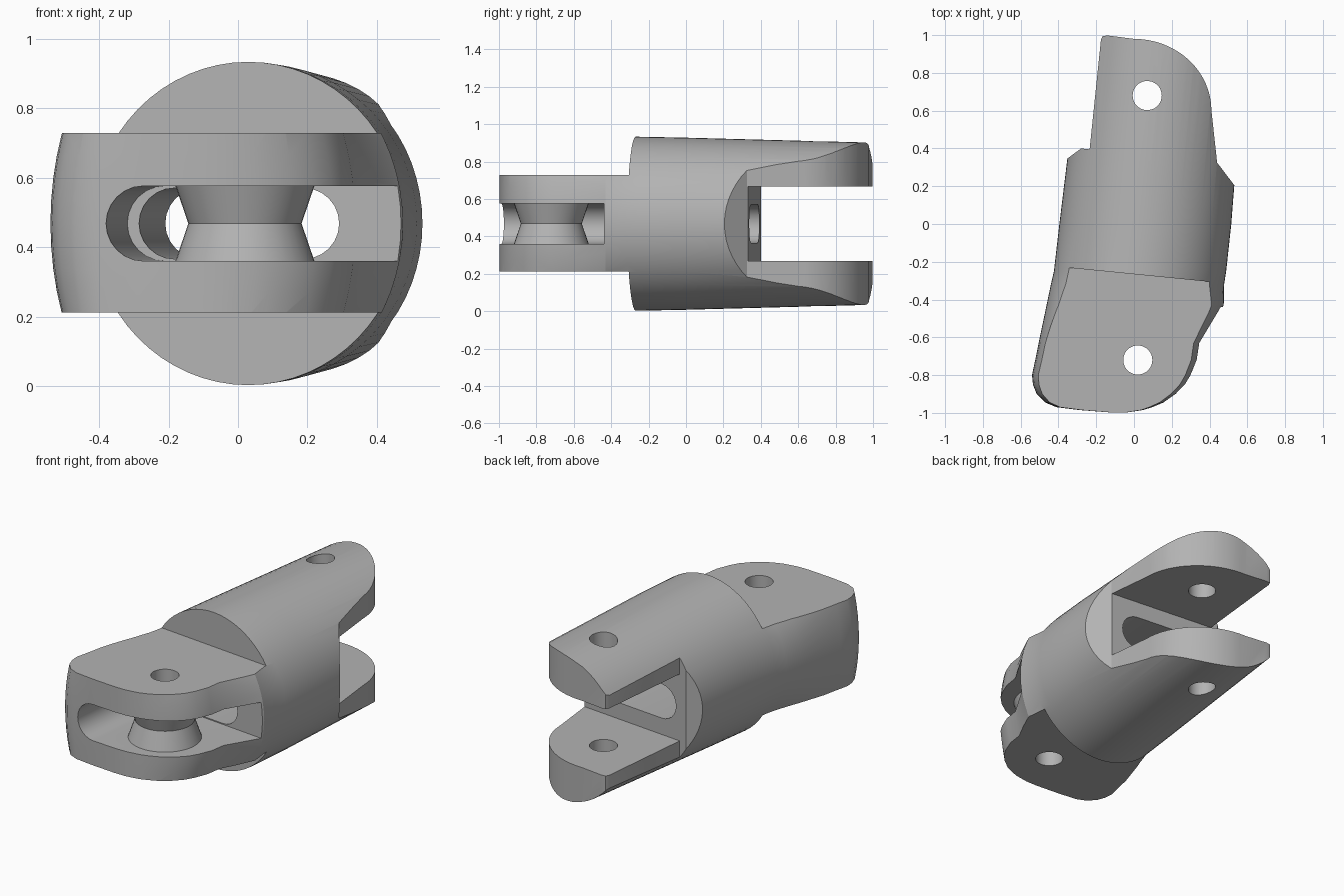
import bpy, bmesh
from math import cos, sin, pi, radians
from mathutils import Matrix

if "Cube" in bpy.data.objects:
    bpy.data.objects.remove(bpy.data.objects["Cube"])

MID = 0.468                      # height of the finger axis
TILT = Matrix.Translation((0.065, 0, 0)) @ Matrix.Rotation(radians(-5.7), 4, 'Z')
FLAT = Matrix.Identity(4)

grey = bpy.data.materials.new("plain grey")
grey.use_nodes = True
COLOUR = (0.45, 0.45, 0.45, 1)
grey.diffuse_color = COLOUR
grey.node_tree.nodes["Principled BSDF"].inputs["Base Color"].default_value = COLOUR


def loft(name, rings, matrix=FLAT):
    """Skin a solid through equal-length rings of points."""
    bm = bmesh.new()
    loops = [[bm.verts.new(p) for p in ring] for ring in rings]
    n = len(loops[0])
    for a, b in zip(loops, loops[1:]):
        for i in range(n):
            j = (i + 1) % n
            bm.faces.new((a[i], a[j], b[j], b[i]))
    bm.faces.new(loops[0])
    bm.faces.new(loops[-1])
    bmesh.ops.recalc_face_normals(bm, faces=bm.faces)
    bm.transform(matrix)
    mesh = bpy.data.meshes.new(name)
    bm.to_mesh(mesh)
    bm.free()
    ob = bpy.data.objects.new(name, mesh)
    bpy.context.collection.objects.link(ob)
    mesh.materials.append(grey)
    return ob


def plan_prism(name, outline, z0, z1, matrix=FLAT):
    return loft(name, [[(x, y, z) for x, y in outline] for z in (z0, z1)], matrix)


def box(name, x0, x1, y0, y1, z0, z1):
    return plan_prism(name, [(x0, y0), (x1, y0), (x1, y1), (x0, y1)], z0, z1, TILT)


def capsule_channel(name, x0, x1, r, y0, y1):
    """Channel along the finger with half-round sides."""
    steps = [pi * i / 12 for i in range(13)]
    outline = [(x1 + r * sin(a), MID + r * cos(a)) for a in steps]
    outline += [(x0 - r * sin(a), MID - r * cos(a)) for a in steps]
    return loft(name, [[(x, y, z) for x, z in outline] for y in (y0, y1)], TILT)


def turned(name, cx, cy, profile, n=40):
    """Solid of revolution about a vertical axis."""
    return loft(name, [[(cx + r * cos(2 * pi * i / n), cy + r * sin(2 * pi * i / n), z)
                        for i in range(n)] for r, z in profile])


def combine(ob, tool, operation='DIFFERENCE'):
    tool.hide_render = True
    mod = ob.modifiers.new("cut", 'BOOLEAN')
    mod.operation, mod.solver, mod.object = operation, 'EXACT', tool
    deps = bpy.context.evaluated_depsgraph_get()
    mesh = bpy.data.meshes.new_from_object(ob.evaluated_get(deps))
    ob.modifiers.clear()
    ob.data = mesh
    bpy.data.objects.remove(tool)


# Outer skin: oval sections (y, left edge, right edge, half height)
sections = [
    (-0.998, -0.12, -0.04, 0.68), (-0.985, -0.29, 0.05, 0.68),
    (-0.970, -0.41, 0.10, 0.68), (-0.945, -0.47, 0.16, 0.68),
    (-0.900, -0.515, 0.225, 0.67), (-0.850, -0.535, 0.275, 0.67),
    (-0.800, -0.54, 0.305, 0.67), (-0.720, -0.523, 0.338, 0.66),
    (-0.630, -0.505, 0.352, 0.65), (-0.430, -0.463, 0.475, 0.52),
    (-0.320, -0.44, 0.477, 0.466), (-0.250, -0.424, 0.488, 0.465),
    (0, -0.395, 0.515, 0.460), (1.05, -0.267, 0.597, 0.432)]
N = 64
rings = []
for y, left, right, rz in sections:
    cx, rx = (left + right) / 2, (right - left) / 2
    rings.append([(cx + rx * cos(2 * pi * i / N), y, MID + rz * sin(2 * pi * i / N))
                  for i in range(N)])
body = loft("finger_segment", rings)

# Rear plan outline: collar shoulders and rounded fork tips
arc = [(0.41 * cos(pi / 2 * i / 16), 0.6 + 0.38 * sin(pi / 2 * i / 16)) for i in range(17)]
outline = [(0.8, -1.3), (0.8, 0.19), (0.535, 0.2), (0.44, 0.325)] + arc + [
    (-0.14, 0.998), (-0.165, 0.995), (-0.175, 0.975), (-0.235, 0.395),
    (-0.28, 0.40), (-0.355, 0.345), (-0.8, 0.33), (-0.8, -1.3)]
combine(body, plan_prism("rear_outline", outline, -0.5, 1.5), 'INTERSECT')

# Front tongue: flatten above and below
combine(body, box("tongue_top_cut", -1, 1, -2, -0.271, 0.728, 2))
combine(body, box("tongue_bottom_cut", -1, 1, -2, -0.271, -1, 0.212))

# Rear fork gap
combine(body, plan_prism("fork_gap", [(-0.7, 0.44), (0.7, 0.306), (0.7, 1.3), (-0.7, 1.3)],
                         0.268, 0.668))

# Front slot and the tendon tunnel behind it
combine(body, capsule_channel("front_slot", -0.238, 1.2, 0.108, -1.4, -0.397))
combine(body, capsule_channel("tendon_tunnel", -0.21, 0.165, 0.102, -0.6, 0.6))

# Waisted post inside the slot, then the pin holes
post = turned("waisted_post", 0.02, -0.72,
              [(0.2, 0.34), (0.2, 0.36), (0.163, MID), (0.2, 0.576), (0.2, 0.6)])
combine(body, post, 'UNION')
for x, y in ((0.02, -0.72), (0.07, 0.68)):
    combine(body, turned("pin_hole", x, y, [(0.077, -0.5), (0.077, 1.5)]))

# Single material, smooth curves with crisp edges
body.data.materials.clear()
body.data.materials.append(grey)
for face in body.data.polygons:
    face.material_index = 0
bpy.ops.object.select_all(action='DESELECT')
body.select_set(True)
bpy.context.view_layer.objects.active = body
bpy.ops.object.shade_smooth_by_angle(angle=radians(25))
